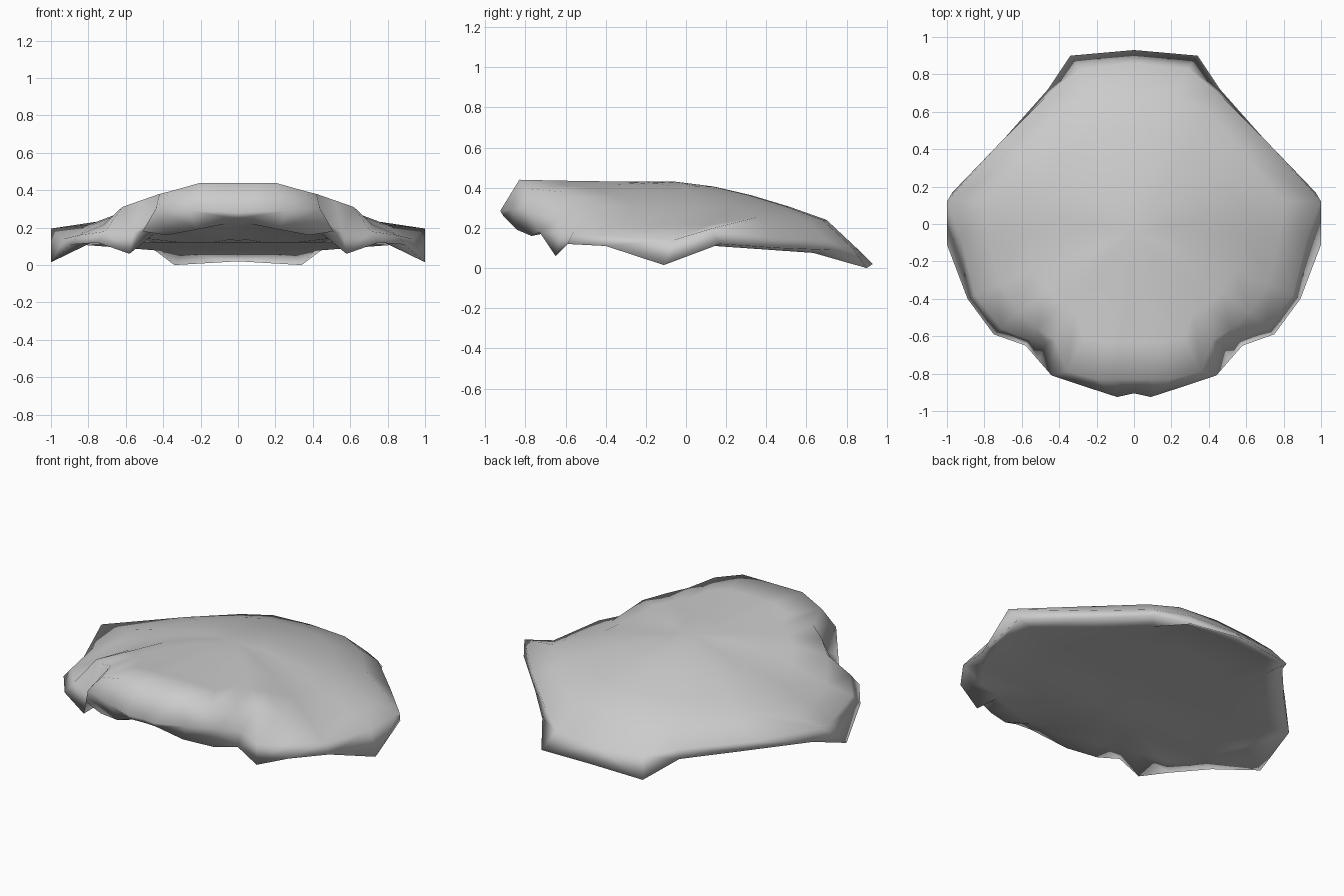
import bpy, bmesh, math

if "Cube" in bpy.data.objects:
    bpy.data.objects.remove(bpy.data.objects["Cube"])

# Half outline, front centre to back centre: lower rim, flange edge, shoulder
sections = [
    ((0, -.89, .25), (0, -.905, .28), (0, -.83, .44)),
    ((.08, -.91, .26), (.09, -.925, .285), (.10, -.83, .44)),
    ((.22, -.84, .19), (.26, -.87, .29), (.20, -.83, .44)),
    ((.38, -.77, .16), (.44, -.81, .30), (.36, -.79, .395)),
    ((.51, -.73, .18), (.47, -.64, .23), (.42, -.62, .38)),
    ((.58, -.65, .06), (.56, -.62, .17), (.52, -.56, .345)),
    ((.75, -.59, .12), (.71, -.56, .18), (.62, -.47, .31)),
    ((.89, -.40, .11), (.85, -.38, .16), (.72, -.32, .215)),
    ((1.0, -.11, .015), (.93, -.06, .14), (.78, -.06, .215)),
    ((.97, .17, .12), (1.0, .12, .195), (.80, .12, .215)),
    ((.70, .45, .10), (.72, .43, .15), (.60, .36, .255)),
    ((.46, .72, .09), (.45, .70, .14), (.40, .60, .235)),
    ((.34, .90, 0), (.29, .83, .10), (.24, .68, .24)),
    ((0, .93, .02), (0, .86, .09), (0, .70, .24)),
]
CENTRE = (0, -.05, .43)


def crown(p, t):
    """Point on the domed top between the centre and a shoulder point."""
    x, y, z = p
    power = 1.5 if y > -.2 else 2
    return (x * t, CENTRE[1] + (y - CENTRE[1]) * t,
            CENTRE[2] + (z - CENTRE[2]) * t ** power)


def underside(p, t):
    """Point on the shallow underside, rising toward the front."""
    x, y = p[0] * t, p[1] * t
    return (x, y, .12 + .33 * max(0, -y - .5) - .07 * max(0, y))


# Closed carapace, right half: underside, inner lip, rim, flange, dome
bm = bmesh.new()
columns = []
for rim, edge, shoulder in sections:
    pts = [underside(rim, t) for t in (.3, .6, .88)] + [rim, edge, shoulder]
    pts += [crown(shoulder, t) for t in (.75, .5, .25)]
    columns.append([bm.verts.new(p) for p in pts])
top = bm.verts.new(CENTRE)
bottom = bm.verts.new((0, 0, .12))
for a, b in zip(columns, columns[1:]):
    for i in range(len(a) - 1):
        bm.faces.new((a[i], b[i], b[i + 1], a[i + 1]))
    bm.faces.new((a[-1], b[-1], top))
    bm.faces.new((b[0], a[0], bottom))

me = bpy.data.meshes.new("carapace_shell")
bm.to_mesh(me)
bm.free()
shell = bpy.data.objects.new("carapace_shell", me)
bpy.context.collection.objects.link(shell)

# Left half
mirror = shell.modifiers.new("mirror", 'MIRROR')
mirror.use_clip = True
mirror.merge_threshold = .001

bpy.context.view_layer.objects.active = shell
shell.select_set(True)
bpy.ops.object.modifier_apply(modifier="mirror")
bpy.ops.object.shade_smooth()
